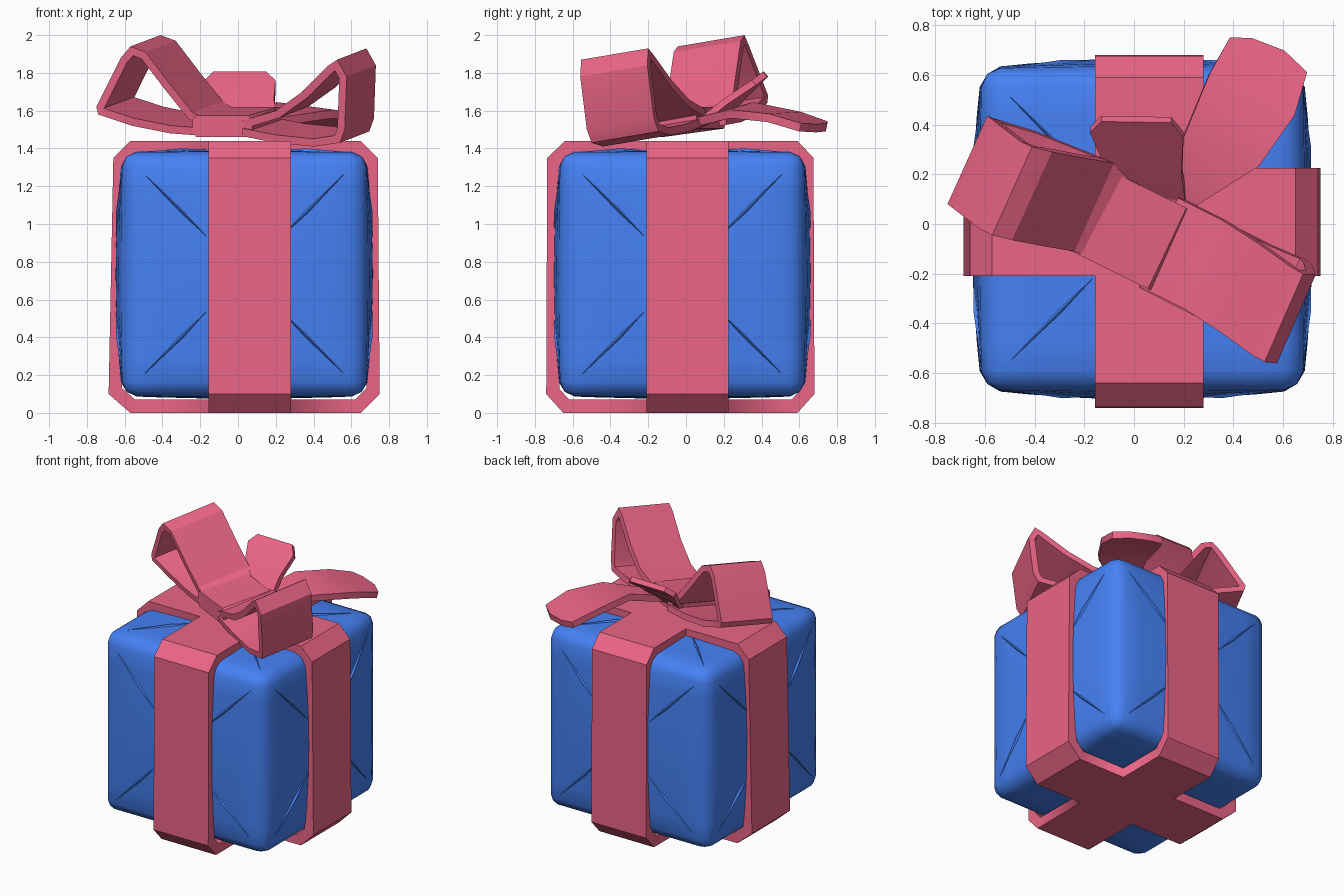
import bpy, bmesh
from mathutils import Vector
from math import radians, copysign
from itertools import product

if "Cube" in bpy.data.objects:
    bpy.data.objects.remove(bpy.data.objects["Cube"])


def material(name, rgb):
    m = bpy.data.materials.new(name)
    m.diffuse_color = (*rgb, 1)
    m.use_nodes = True
    m.node_tree.nodes["Principled BSDF"].inputs["Base Color"].default_value = m.diffuse_color
    return m


BLUE = material("blue_paper", (0.06, 0.22, 0.91))
PINK = material("pink_ribbon", (0.83, 0.13, 0.24))


def make(name, bm, mat):
    me = bpy.data.meshes.new(name)
    bm.to_mesh(me)
    bm.free()
    ob = bpy.data.objects.new(name, me)
    bpy.context.collection.objects.link(ob)
    me.materials.append(mat)
    return ob


def activate(ob):
    bpy.ops.object.select_all(action='DESELECT')
    ob.select_set(True)
    bpy.context.view_layer.objects.active = ob


def smooth(ob, angle):
    activate(ob)
    bpy.ops.object.shade_smooth_by_angle(angle=radians(angle))


def strip(name, near, far, thickness, closed=False, angle=25):
    """Ribbon band between two edge paths, thickened away from its outer face."""
    bm = bmesh.new()
    a = [bm.verts.new(p) for p in near]
    b = [bm.verts.new(p) for p in far]
    n = len(a)
    for i in range(n if closed else n - 1):
        j = (i + 1) % n
        bm.faces.new((a[i], b[i], b[j], a[j]))
    ob = make(name, bm, PINK)
    mod = ob.modifiers.new("thick", 'SOLIDIFY')
    mod.thickness, mod.offset, mod.use_even_offset = thickness, -1, True
    activate(ob)
    bpy.ops.object.modifier_apply(modifier="thick")
    smooth(ob, angle)
    return ob


# Wrapped box: rounded cube with bulging faces
CENTRE = Vector((0.033, -0.02, 0.735))
BULGE = (0.04, 0.04, 0.015)


def surf(t):
    p = Vector(t) * 0.645
    inner = Vector([max(-0.57, min(0.57, c)) for c in p])
    d = p - inner
    if d.length > 1e-6:
        p = inner + d.normalized() * 0.075
    for i in range(3):
        j, k = (i + 1) % 3, (i + 2) % 3
        p[i] += t[i] * BULGE[i] * (1 - t[j] ** 2) * (1 - t[k] ** 2)
    return p + CENTRE


STEPS = (0, 0.35, 0.7, 0.884, 1)
bm = bmesh.new()
bmesh.ops.create_cube(bm, size=2)
bmesh.ops.subdivide_edges(bm, edges=bm.edges[:], cuts=7, use_grid_fill=True)
for v in bm.verts:
    v.co = surf([copysign(STEPS[round(abs(c) * 4)], c) for c in v.co])
smooth(make("gift_box", bm, BLUE), 50)

# Diagonal paper folds running from the box corners to the ribbon
bm = bmesh.new()
for axis, side, su, sv in product(range(3), (-1, 1), (-1, 1), (-1, 1)):
    if axis == 2 and side < 0:
        continue

    def on_face(u, v):
        t = [0, 0, 0]
        t[axis], t[(axis + 1) % 3], t[(axis + 2) % 3] = side, su * u, sv * v
        return surf(t)

    out = Vector((0, 0, 0))
    out[axis] = side
    start, end = on_face(0.84, 0.84), on_face(0.3, 0.3)
    left, right, mid = on_face(0.5, 0.525), on_face(0.525, 0.5), on_face(0.512, 0.512)
    a, b, l, r, m = [bm.verts.new(p) for p in
                     (start, end, left - out * 0.006, right - out * 0.006, mid + out * 0.012)]
    for f in ((a, l, m), (l, b, m), (b, r, m), (r, a, m), (a, r, b, l)):
        bm.faces.new(f)
bmesh.ops.recalc_face_normals(bm, faces=bm.faces[:])
make("paper_folds", bm, BLUE)

# Two ribbon bands wrapped round the box, joined into a cross
ring_x = [(-0.57, 0), (0.65, 0), (0.75, 0.1), (0.74, 1.35), (0.65, 1.44),
          (-0.57, 1.44), (-0.66, 1.35), (-0.685, 0.1)]
ring_y = [(-0.65, 0), (0.59, 0), (0.68, 0.1), (0.675, 1.35), (0.59, 1.44),
          (-0.64, 1.44), (-0.735, 1.35), (-0.74, 0.1)]
wrap = strip("ribbon_wrap", [(x, -0.21, z) for x, z in ring_x],
             [(x, 0.225, z) for x, z in ring_x], 0.07, True)
cross = strip("ribbon_cross", [(0.28, y, z) for y, z in ring_y],
              [(-0.157, y, z) for y, z in ring_y], 0.07, True)
mod = wrap.modifiers.new("join", 'BOOLEAN')
mod.operation, mod.solver, mod.object = 'UNION', 'EXACT', cross
activate(wrap)
bpy.ops.object.modifier_apply(modifier="join")
bpy.data.objects.remove(cross)


# Bow loops: front edge path swept back by one width vector
def loop(name, path, width):
    strip(name, path, [Vector(p) + Vector(width) for p in path], 0.042)


loop("left_bow_loop",
     [(-0.16, -0.14, 1.55), (-0.24, -0.11, 1.59), (-0.36, -0.09, 1.74), (-0.49, -0.065, 1.91),
      (-0.57, -0.045, 1.94), (-0.62, -0.02, 1.88), (-0.75, 0.08, 1.62),
      (-0.74, 0.075, 1.58), (-0.56, 0.02, 1.52), (-0.36, -0.06, 1.48), (-0.16, -0.14, 1.465)],
     (0.16, 0.355, 0.06))
loop("right_bow_loop",
     [(0.02, -0.25, 1.465), (0.2, -0.34, 1.43), (0.4, -0.44, 1.41), (0.54, -0.5, 1.43),
      (0.565, -0.525, 1.5), (0.575, -0.56, 1.78), (0.525, -0.555, 1.87), (0.48, -0.53, 1.84),
      (0.34, -0.43, 1.7), (0.2, -0.34, 1.6), (0.02, -0.25, 1.545)],
     (0.155, 0.355, 0.06))

# Bow knot: flattened band with bevelled long edges
section = [(0, 1.49), (0.06, 1.46), (0.94, 1.46), (1, 1.49),
           (1, 1.55), (0.94, 1.575), (0.06, 1.575), (0, 1.55)]
p0, p1 = Vector((-0.24, -0.115, 0)), Vector((0.075, -0.27, 0))
front = [p0.lerp(p1, t) + Vector((0, 0, z)) for t, z in section]
bm = bmesh.new()
face = bm.faces.new([bm.verts.new(p) for p in front])
back = bmesh.ops.extrude_face_region(bm, geom=[face], use_keep_orig=True)
for v in back["geom"]:
    if isinstance(v, bmesh.types.BMVert):
        v.co += Vector((0.155, 0.325, 0.045))
bmesh.ops.recalc_face_normals(bm, faces=bm.faces[:])
make("bow_knot", bm, PINK)

# Loose ribbon ends behind the knot
strip("upright_tail",
      [(0.22, 0.065, 1.51), (0.195, 0.22, 1.635), (0.2, 0.37, 1.735), (0.15, 0.43, 1.78)],
      [(-0.08, 0.16, 1.51), (-0.13, 0.29, 1.635), (-0.175, 0.39, 1.735), (-0.13, 0.435, 1.78)], 0.035)
strip("side_tail",
      [(0.22, 0.065, 1.52), (0.5, 0.235, 1.56), (0.64, 0.43, 1.54), (0.69, 0.6, 1.49), (0.6, 0.69, 1.485)],
      [(0.1, 0.13, 1.53), (0.2, 0.36, 1.6), (0.3, 0.6, 1.55), (0.38, 0.74, 1.5), (0.47, 0.74, 1.49)], 0.045)
